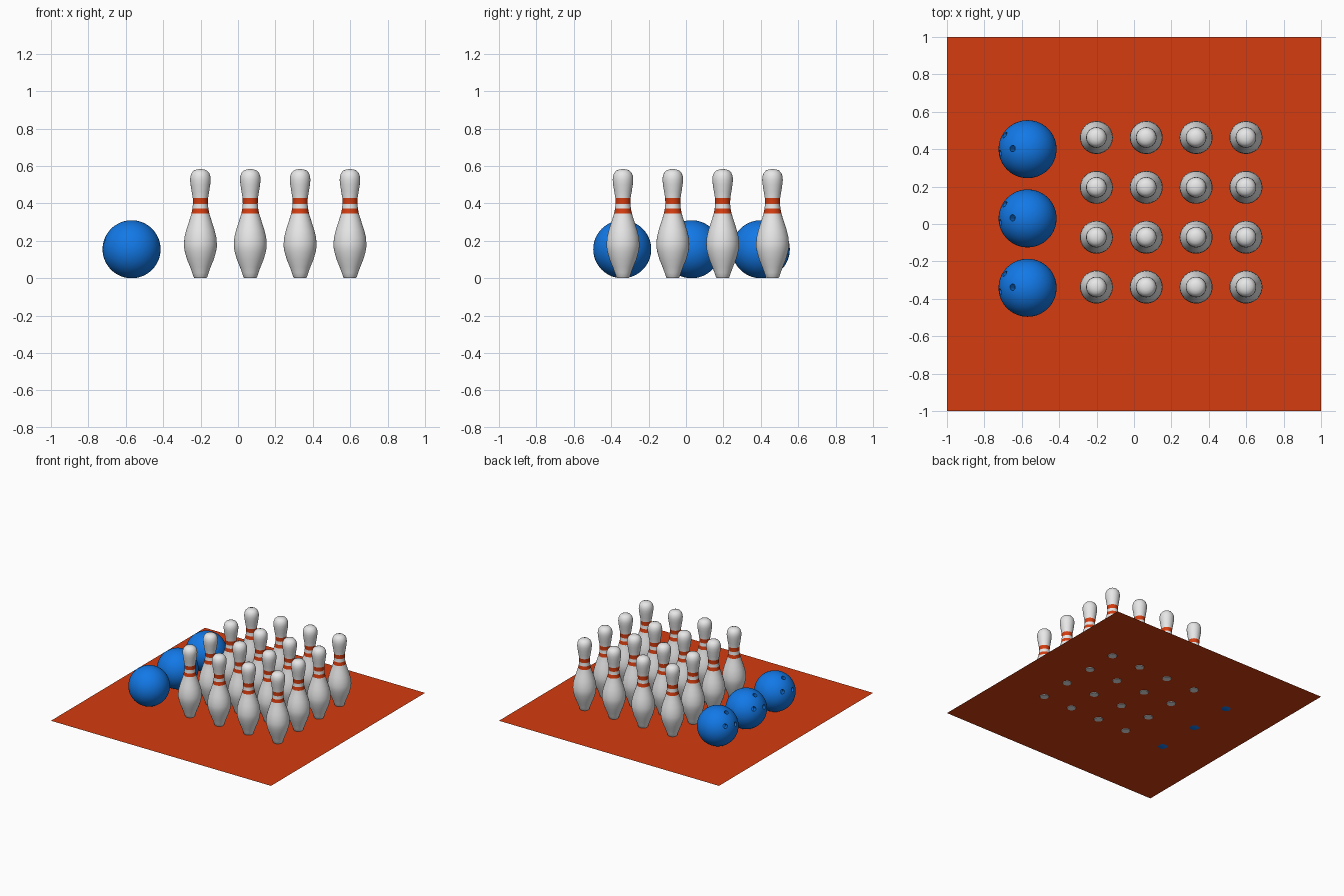
import bpy, bmesh, math
from mathutils import Vector, Matrix

if "Cube" in bpy.data.objects:
    bpy.data.objects.remove(bpy.data.objects["Cube"])


def material(name, rgb):
    m = bpy.data.materials.new(name)
    m.diffuse_color = (*rgb, 1)
    m.use_nodes = True
    m.node_tree.nodes["Principled BSDF"].inputs["Base Color"].default_value = m.diffuse_color
    return m


white = material("pin_white", (0.80, 0.80, 0.80))
red = material("orange_red", (0.66, 0.046, 0.005))
blue = material("ball_blue", (0.006, 0.19, 0.80))


def add_object(name, mesh, loc=(0, 0, 0)):
    ob = bpy.data.objects.new(name, mesh)
    ob.location = loc
    bpy.context.collection.objects.link(ob)
    return ob


def to_mesh(bm, name, mats):
    mesh = bpy.data.meshes.new(name)
    bm.to_mesh(mesh)
    bm.free()
    for m in mats:
        mesh.materials.append(m)
    return mesh


def smooth(ob, angle=40):
    bpy.ops.object.select_all(action='DESELECT')
    ob.select_set(True)
    bpy.context.view_layer.objects.active = ob
    bpy.ops.object.shade_smooth_by_angle(angle=math.radians(angle))


# Floor: a thin sheet that pins and balls just touch through
bm = bmesh.new()
bmesh.ops.create_grid(bm, x_segments=1, y_segments=1, size=1)
add_object("floor_sheet", to_mesh(bm, "floor_sheet", [red]), (0, 0, 0.004))

# Pin: lathed profile (radius, height), stripes coloured by height
PROFILE = [(0.031, 0), (0.036, 0.006), (0.044, 0.03), (0.055, 0.06),
           (0.0715, 0.10), (0.083, 0.14), (0.0875, 0.165), (0.088, 0.185),
           (0.085, 0.22), (0.075, 0.26), (0.062, 0.30), (0.048, 0.345),
           (0.0425, 0.372), (0.040, 0.398), (0.041, 0.43), (0.047, 0.465),
           (0.0525, 0.50), (0.055, 0.525), (0.0535, 0.545), (0.047, 0.563),
           (0.035, 0.576), (0.018, 0.582)]
SIDES = 40
bm = bmesh.new()
rings = []
for r, z in PROFILE:
    rings.append([bm.verts.new((r * math.cos(2 * math.pi * i / SIDES),
                                r * math.sin(2 * math.pi * i / SIDES), z))
                  for i in range(SIDES)])
for a, b in zip(rings, rings[1:]):
    for i in range(SIDES):
        j = (i + 1) % SIDES
        bm.faces.new((a[i], a[j], b[j], b[i]))
bm.faces.new(rings[0][::-1])
tip = bm.verts.new((0, 0, 0.584))
for i in range(SIDES):
    bm.faces.new((rings[-1][i], rings[-1][(i + 1) % SIDES], tip))
for f in bm.faces:
    z = f.calc_center_median().z
    if 0.345 < z < 0.372 or 0.398 < z < 0.43:
        f.material_index = 1
pin_mesh = to_mesh(bm, "pin", [white, red])
for row in range(4):
    for col in range(4):
        pin = add_object(f"pin_{row + 1}_{col + 1}", pin_mesh,
                         (-0.201 + 0.2665 * col, -0.337 + 0.2665 * row, 0))
        if row == col == 0:
            smooth(pin)

# Ball: sphere with three drilled finger holes
R = 0.155
bm = bmesh.new()
bmesh.ops.create_uvsphere(bm, u_segments=64, v_segments=32, radius=R)
drilled = add_object("ball_1", to_mesh(bm, "ball", [blue]))
bm = bmesh.new()
for d in ((-0.79, 0.49, 0.37), (-0.52, 0.02, 0.854), (-0.95, -0.14, 0.28)):
    d = Vector(d).normalized()
    turn = d.to_track_quat('Z', 'Y').to_matrix().to_4x4()
    bmesh.ops.create_cone(bm, cap_ends=True, segments=20, radius1=0.017,
                          radius2=0.017, depth=0.10,
                          matrix=Matrix.Translation(d * R) @ turn)
cutter = add_object("hole_cutter", to_mesh(bm, "hole_cutter", [blue]))
cutter.hide_render = True
mod = drilled.modifiers.new("holes", 'BOOLEAN')
mod.operation = 'DIFFERENCE'
mod.solver = 'EXACT'
mod.object = cutter
bpy.context.view_layer.objects.active = drilled
bpy.ops.object.modifier_apply(modifier=mod.name)
bpy.data.objects.remove(cutter)
smooth(drilled, 30)
drilled.location = (-0.569, -0.341, R)
for k, y in enumerate((0.03, 0.40)):
    add_object(f"ball_{k + 2}", drilled.data, (-0.569, y, R))
